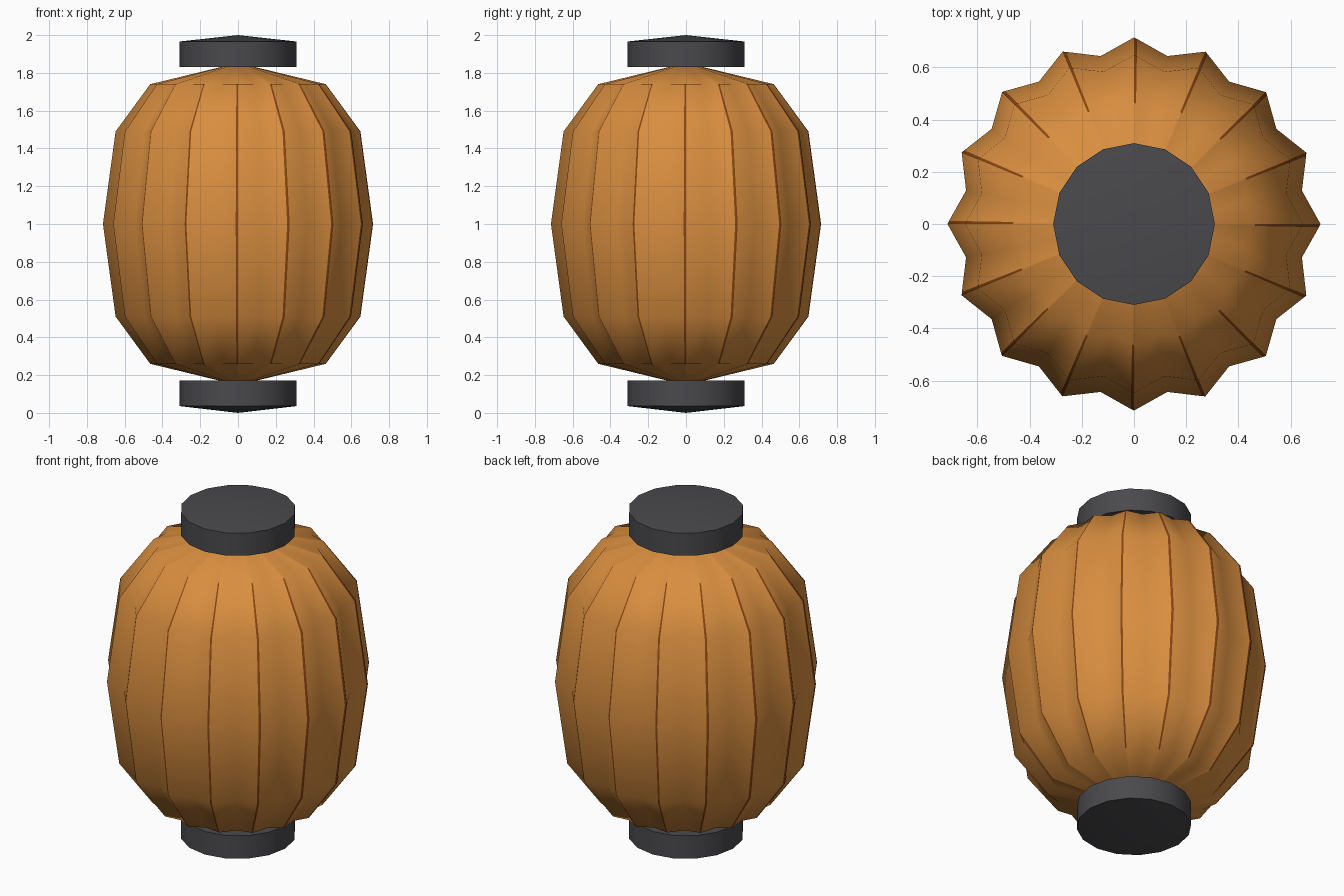
import bpy, bmesh, math

if "Cube" in bpy.data.objects:
    bpy.data.objects.remove(bpy.data.objects["Cube"])


def material(name, rgb):
    m = bpy.data.materials.new(name)
    m.diffuse_color = (*rgb, 1)
    m.use_nodes = True
    m.node_tree.nodes["Principled BSDF"].inputs["Base Color"].default_value = m.diffuse_color
    return m


orange = material("orange paper", (0.69, 0.27, 0.05))
brown = material("brown rib", (0.25, 0.06, 0.006))
charcoal = material("charcoal", (0.068, 0.068, 0.075))


def finish(bm, name, mats):
    bmesh.ops.recalc_face_normals(bm, faces=bm.faces)
    me = bpy.data.meshes.new(name)
    bm.to_mesh(me)
    bm.free()
    for m in mats:
        me.materials.append(m)
    ob = bpy.data.objects.new(name, me)
    bpy.context.collection.objects.link(ob)
    return ob


def polar(bm, r, a, z):
    return bm.verts.new((r * math.cos(a), r * math.sin(a), z))


# Pleated body: each pleat has a valley, a thin rib strip and a ridge
RIBS = 16
STEP = 2 * math.pi / RIBS
STRIP = 0.017
profile = [(0.26, 0.465), (0.51, 0.648), (1.0, 0.715), (1.49, 0.648), (1.74, 0.465)]
bm = bmesh.new()
rings = []
for z, r in profile:
    ring = []
    for i in range(RIBS):
        a = i * STEP
        valley, near = r * 0.918, r * 0.992
        ring += [polar(bm, valley, a - STEP / 2, z), polar(bm, near, a - STRIP, z), polar(bm, r, a, z)]
    rings.append(ring)
n = RIBS * 3
for lo, hi in zip(rings, rings[1:]):
    for j in range(n):
        k = (j + 1) % n
        f = bm.faces.new((lo[j], lo[k], hi[k], hi[j]))
        f.material_index = 1 if j % 3 == 1 else 0
for ring, z in ((rings[0], 0.147), (rings[-1], 1.853)):
    tip = bm.verts.new((0, 0, z))
    for j in range(n):
        bm.faces.new((ring[j], ring[(j + 1) % n], tip))
for f in bm.faces:
    f.smooth = True
finish(bm, "lantern_body", [orange, brown])


# End caps: short drums with a shallow cone on the outside
def cap(name, inner, outer, tip_z):
    bm = bmesh.new()
    a, b = [[polar(bm, 0.31, i * STEP, z) for i in range(16)] for z in (inner, outer)]
    tip = bm.verts.new((0, 0, tip_z))
    bm.faces.new(a)
    for i in range(16):
        k = (i + 1) % 16
        bm.faces.new((a[i], a[k], b[k], b[i]))
        bm.faces.new((b[i], b[k], tip))
    ob = finish(bm, name, [charcoal])
    bpy.ops.object.select_all(action='DESELECT')
    ob.select_set(True)
    bpy.context.view_layer.objects.active = ob
    bpy.ops.object.shade_smooth_by_angle(angle=math.radians(40))


cap("top_cap", 1.832, 1.966, 2.0)
cap("bottom_cap", 0.172, 0.036, 0.0)
